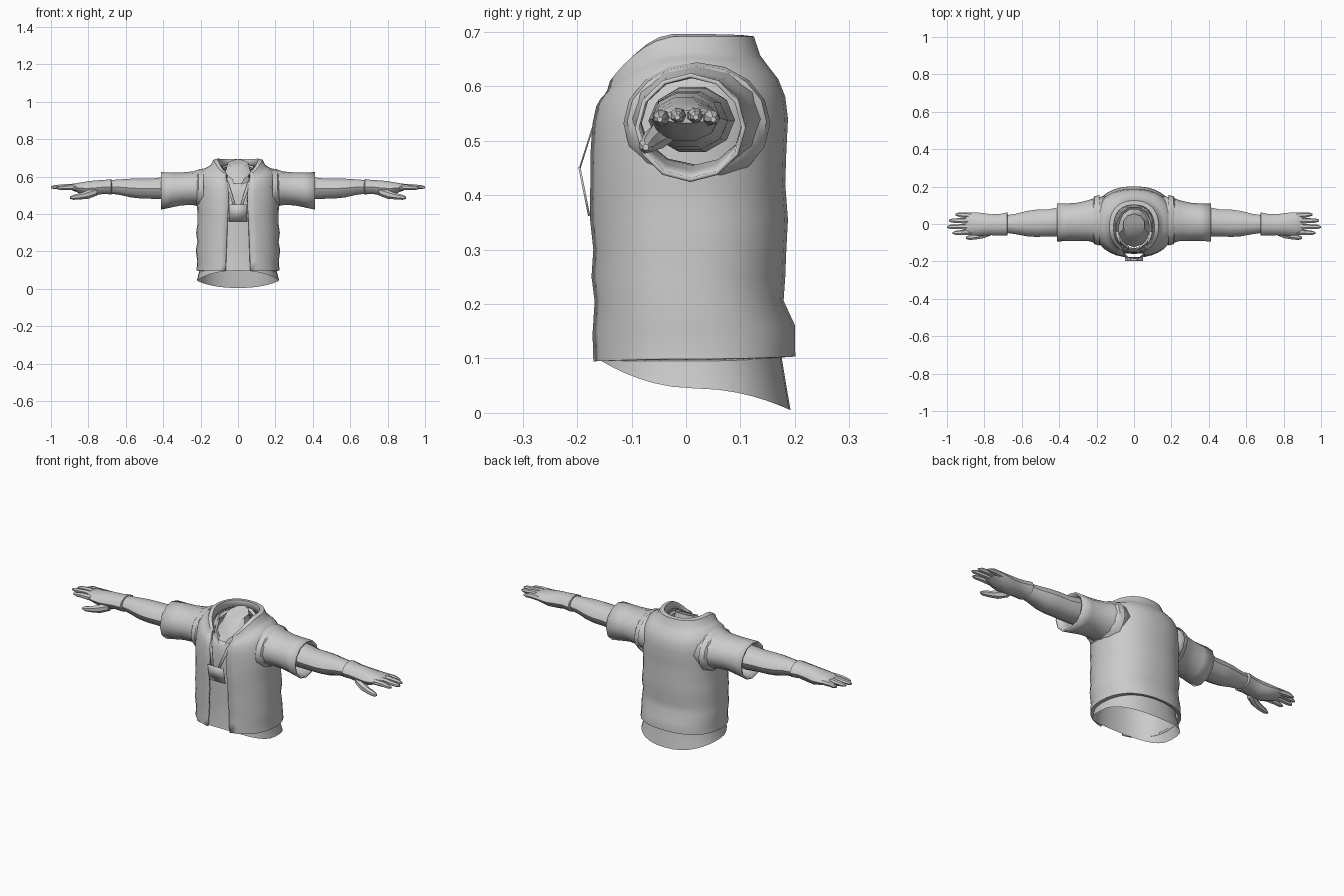
import bpy, bmesh
from math import sin, cos, pi, asin, copysign, radians


def loft(name, rings, closed=True, caps=(False, False), mirror=False, thick=0, angle=40):
    """Skin a list of equal-length point rings into one object."""
    bm = bmesh.new()
    rows = [[bm.verts.new(p) for p in r] for r in rings]
    n = len(rows[0])
    for a, b in zip(rows, rows[1:]):
        for i in range(n if closed else n - 1):
            j = (i + 1) % n
            bm.faces.new((a[i], a[j], b[j], b[i]))
    if caps[0]:
        bm.faces.new(rows[0])
    if caps[1]:
        bm.faces.new(rows[-1])
    bmesh.ops.recalc_face_normals(bm, faces=bm.faces)
    me = bpy.data.meshes.new(name)
    bm.to_mesh(me)
    bm.free()
    ob = bpy.data.objects.new(name, me)
    bpy.context.collection.objects.link(ob)
    bpy.ops.object.select_all(action='DESELECT')
    ob.select_set(True)
    bpy.context.view_layer.objects.active = ob
    bpy.ops.object.shade_smooth_by_angle(angle=radians(angle))
    if thick:
        m = ob.modifiers.new("thickness", 'SOLIDIFY')
        m.thickness, m.offset = thick, 0
    if mirror:
        m = ob.modifiers.new("mirror", 'MIRROR')
        m.use_mirror_merge = False
    return ob


def body_ring(z, rx, yf, yb, gap=0, zf=None, zb=None, n=32, p=2.3):
    """Horizontal rounded ring, optionally open at the front and dipping there."""
    zf = z if zf is None else zf
    zb = z if zb is None else zb
    cy, ry = (yf + yb) / 2, (yb - yf) / 2
    t0 = asin((gap / rx) ** (p / 2)) if gap else 0
    pts = []
    for i in range(n):
        t = t0 + (2 * pi - 2 * t0) * i / (n - 1 if gap else n)
        x = rx * copysign(abs(sin(t)) ** (2 / p), sin(t))
        f = copysign(abs(cos(t)) ** (2 / p), cos(t))
        pts.append((x, cy - ry * f, z + ((zf if f > 0 else zb) - z) * f * f))
    return pts


def limb(name, stations, n=10, caps=(True, True), thick=0):
    """Tube along x from (x, y, z, half depth, half height), mirrored."""
    rings = [[(x, y + a * cos(2 * pi * i / n), z + b * sin(2 * pi * i / n))
              for i in range(n)] for x, y, z, a, b in stations]
    return loft(name, rings, caps=caps, mirror=True, thick=thick)


# Open-fronted vest: z, half width, front y, back y, half gap, front z, back z
loft("vest", [body_ring(*r) for r in (
    (.100, .205, -.165, .190, .066, .100, .108),
    (.102, .218, -.172, .198, .066, .098, .107),
    (.150, .213, -.172, .196, .064, .145, .160),
    (.205, .221, -.167, .175, .062),
    (.250, .212, -.173, .178, .060),
    (.300, .219, -.169, .180, .058),
    (.355, .211, -.175, .183, .056),
    (.420, .213, -.174, .178, .052),
    (.480, .216, -.173, .180, .050),
    (.545, .212, -.170, .183, .052, .530, .540),
    (.600, .204, -.164, .178, .055, .560, .580),
    (.635, .185, -.158, .166, .058, .570, .610),
    (.648, .160, -.152, .146, .060, .576, .636),
    (.660, .142, -.150, .132, .062, .580, .655),
    (.688, .128, -.148, .122, .064, .590, .688),
    (.692, .112, -.142, .106, .062, .588, .690),
    (.660, .104, -.138, .100, .060, .570, .660))], closed=False, thick=.01)

# Long undershirt with a hem that drops at the back
loft("undershirt", [body_ring(*r) for r in (
    (.045, .220, -.160, .192, 0, .098, .005),
    (.110, .203, -.158, .176, 0, .112, .100),
    (.250, .198, -.154, .165),
    (.420, .196, -.156, .165),
    (.520, .192, -.152, .165, 0, .500),
    (.590, .165, -.146, .150, 0, .540),
    (.625, .115, -.136, .115, 0, .560),
    (.640, .088, -.128, .092, 0, .565))])

# Shirt collar band
loft("shirt_collar", [body_ring(*r, n=12, p=2) for r in (
    (.615, .104, -.146, .102, .012, .545, .630),
    (.655, .094, -.138, .094, .030, .580, .668),
    (.645, .082, -.126, .082, .026, .572, .655))], closed=False)

# Neck stump, tilted forward
loft("neck", [body_ring(*r, n=10, p=2) for r in (
    (.600, .090, -.125, .085, 0, .545),
    (.640, .068, -.090, .065, 0, .590),
    (.675, .058, -.060, .055, 0, .640, .694))], caps=(False, True))

# Short sleeves
limb("sleeve", (
    (.150, .020, .535, .125, .100),
    (.205, .020, .540, .118, .096),
    (.240, .018, .538, .106, .086),
    (.300, .012, .535, .098, .084),
    (.350, .010, .530, .096, .089),
    (.412, .008, .524, .098, .096)), n=12, caps=(False, False), thick=.008)

# Raised armhole edge of the vest
limb("armhole_edge", (
    (.185, .020, .532, .135, .112),
    (.212, .020, .535, .128, .104),
    (.222, .020, .537, .112, .090)), n=16, caps=(False, False))

# Forearms
limb("arm", (
    (.300, .012, .540, .075, .062),
    (.400, .012, .538, .078, .062),
    (.460, .006, .536, .072, .057),
    (.520, .004, .537, .073, .056),
    (.570, .002, .539, .068, .053),
    (.630, .000, .544, .055, .044),
    (.700, .000, .546, .045, .036)))

# Gloves: flared cuff, wrist and palm
limb("glove", (
    (.675, .000, .545, .052, .036),
    (.678, .000, .546, .062, .043),
    (.720, -.004, .545, .057, .039),
    (.765, -.004, .540, .056, .042),
    (.810, -.002, .537, .061, .039),
    (.850, .000, .540, .062, .029),
    (.885, .002, .544, .060, .019),
    (.900, .002, .544, .050, .012)))

# Fingers: y at the root, y at the tip, tip x
for k, (y0, y1, tip) in enumerate(((-.044, -.048, .970), (-.014, -.016, 1.0),
                                   (.016, .018, .990), (.044, .050, .955))):
    z = .540 + (.004 if k in (1, 2) else 0)
    limb("finger_%d" % (k + 1), (
        (.865, y0, z + .002, .016, .016),
        (.920, (y0 + y1) / 2, z + .003, .0145, .014),
        (tip - .018, y1, z, .012, .011),
        (tip, y1, z - .001, .005, .005)), n=7)

# Thumb
limb("thumb", (
    (.755, -.035, .520, .024, .022),
    (.800, -.056, .505, .021, .024),
    (.845, -.068, .495, .016, .017),
    (.880, -.073, .490, .014, .014),
    (.898, -.074, .488, .006, .006)), n=7)

# Lanyard straps hanging from the neck to the badge
loft("lanyard_strap", [[(x - .008, y, z), (x + .008, y, z)] for x, y, z in (
    (.090, -.040, .655), (.078, -.115, .610), (.056, -.160, .560), (.020, -.195, .450))],
    closed=False, mirror=True, thick=.003)

# Badge card
loft("badge", [[(-.048, y, z), (.048, y, z)] for y, z in ((-.196, .452), (-.178, .362))],
     closed=False, thick=.004)
